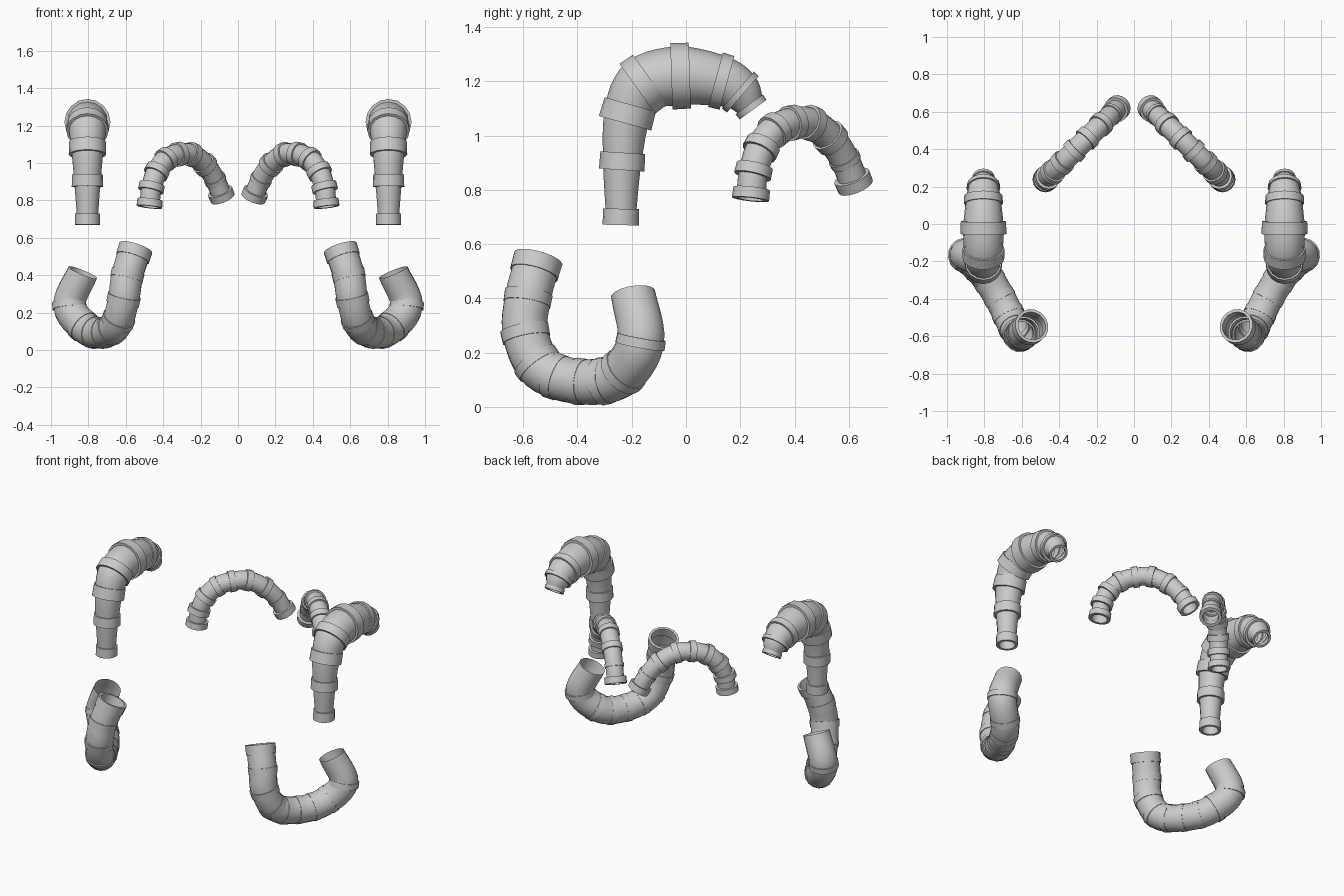
import bpy, bmesh, math
from mathutils import Vector

if "Cube" in bpy.data.objects:
    bpy.data.objects.remove(bpy.data.objects["Cube"])

SIDES = 16

def spline(pts, u):
    # Catmull-Rom through the points; u counts points
    n = len(pts) - 1
    i = min(max(int(math.floor(u)), 0), n - 1)
    t = u - i
    a = pts[i - 1] if i > 0 else pts[0] * 2 - pts[1]
    b, c = pts[i], pts[i + 1]
    d = pts[i + 2] if i + 2 <= n else pts[n] * 2 - pts[n - 1]
    return 0.5 * (2 * b + (c - a) * t + (2 * a - 5 * b + 4 * c - d) * t * t
                  + (3 * b - a - 3 * c + d) * t ** 3)

def lerp_radius(radii, u):
    i = min(max(int(u), 0), len(radii) - 2)
    return radii[i] + (radii[i + 1] - radii[i]) * (u - i)

def sweep(bm, pts, normal, stations, mx):
    # stations: (u, offset along the tangent, radius)
    rings = []
    for u, off, r in stations:
        t = (spline(pts, u + 0.01) - spline(pts, u - 0.01)).normalized()
        side = (normal - normal.dot(t) * t).normalized()
        up = t.cross(side)
        c = spline(pts, u) + t * off
        ring = []
        for k in range(SIDES):
            a = 2 * math.pi * k / SIDES
            p = c + (side * math.cos(a) + up * math.sin(a)) * r
            ring.append(bm.verts.new((p.x * mx, p.y, p.z)))
        rings.append(ring)
    for r0, r1 in zip(rings, rings[1:]):
        for k in range(SIDES):
            j = (k + 1) % SIDES
            f = [r0[k], r0[j], r1[j], r1[k]]
            bm.faces.new(f if mx > 0 else f[::-1])

def finish(bm, name):
    me = bpy.data.meshes.new(name)
    bm.to_mesh(me)
    bm.free()
    ob = bpy.data.objects.new(name, me)
    bpy.context.collection.objects.link(ob)
    bpy.ops.object.select_all(action='DESELECT')
    ob.select_set(True)
    bpy.context.view_layer.objects.active = ob
    bpy.ops.object.shade_smooth_by_angle(angle=math.radians(30))

def hose(name, pts, normal, radii, collars):
    pts = [Vector(p) for p in pts]
    normal = Vector(normal).normalized()
    n = (len(pts) - 1)
    for mx, tag in ((1, "right"), (-1, "left")):
        bm = bmesh.new()
        steps = n * 6
        sweep(bm, pts, normal, [(n * i / steps, 0, lerp_radius(radii, n * i / steps))
                                for i in range(steps + 1)], mx)
        finish(bm, f"{name}_tube_{tag}")
        bm = bmesh.new()
        for u, half, r in collars:
            inner = lerp_radius(radii, u) * 0.9
            sweep(bm, pts, normal, [(u, -half, inner), (u, -half, r), (u, half, r * 0.985),
                                    (u, half, inner), (u, -half, inner)], mx)
        finish(bm, f"{name}_collars_{tag}")

# Upper hooked hose
hose("hook_hose",
     [(0.805, y, z) for y, z in ((-0.24, 0.70), (-0.235, 0.905), (-0.215, 1.08), (-0.155, 1.19),
                                 (-0.02, 1.22), (0.13, 1.2), (0.2, 1.16), (0.24, 1.105))],
     (1, 0, 0),
     [0.055, 0.071, 0.087, 0.103, 0.11, 0.093, 0.08, 0.05],
     [(0, 0.03, 0.067), (1, 0.032, 0.084), (2, 0.036, 0.1), (3, 0.03, 0.113), (4, 0.034, 0.123),
      (5, 0.022, 0.104), (6, 0.012, 0.09), (7, 0.012, 0.062)])
bpy.context.view_layer.update()

# Small diagonal arch hose
arch = ((0, 0.785), (0.025, 0.87), (0.1, 0.955), (0.23, 1.02), (0.40, 1.047),
        (0.58, 1.045), (0.77, 0.99), (0.91, 0.91), (0.995, 0.83))
hose("arch_hose",
     [(0.472 - 0.385 * f, 0.24 + 0.38 * f, z) for f, z in arch],
     (1, 1, 0),
     [0.054] * 2 + [0.057] * 5 + [0.054] * 2,
     [(0, 0.02, 0.069), (1, 0.02, 0.069), (2, 0.02, 0.067), (3, 0.02, 0.066), (4, 0.02, 0.066),
      (5, 0.02, 0.066), (6, 0.02, 0.066), (7, 0.012, 0.06), (8, 0.021, 0.069)])

# Lower U-shaped hose
hose("u_hose",
     [(0.55, -0.548, 0.535), (0.592, -0.583, 0.40), (0.612, -0.592, 0.27), (0.65, -0.53, 0.14),
      (0.72, -0.39, 0.093), (0.81, -0.25, 0.115), (0.902, -0.167, 0.24), (0.83, -0.195, 0.415)],
     (0.85, -0.52, 0),
     [0.086, 0.086, 0.085, 0.085, 0.083, 0.087, 0.088, 0.083],
     [(0.12, 0.03, 0.093), (1, 0.022, 0.09), (2, 0.022, 0.091), (2.8, 0.018, 0.09),
      (3.4, 0.018, 0.088), (4, 0.02, 0.087), (4.6, 0.018, 0.089), (5.2, 0.018, 0.092),
      (6, 0.018, 0.093)])
